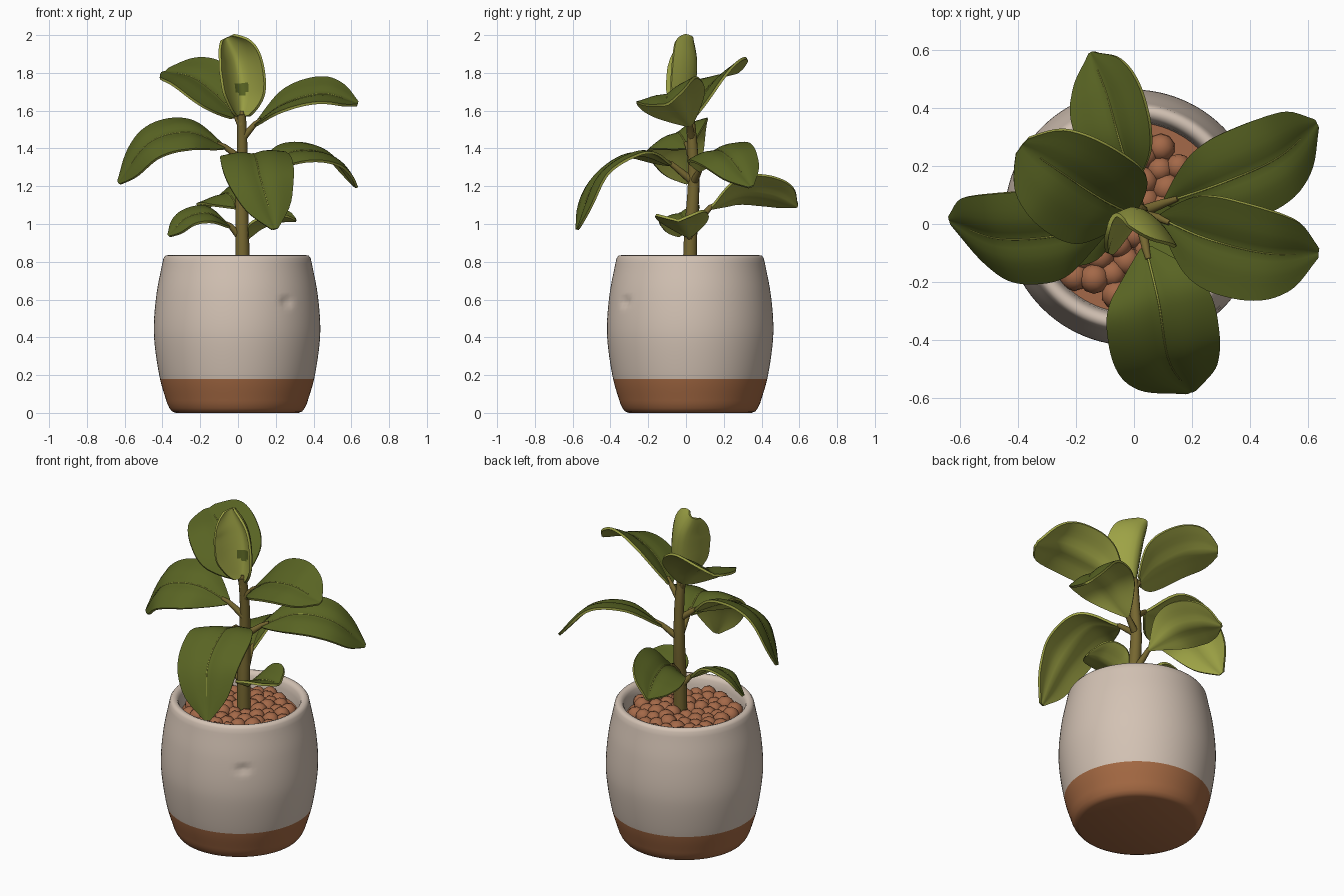
import bpy, bmesh, math, random
from mathutils import Vector

random.seed(4)
cube = bpy.data.objects.get("Cube")
if cube:
    bpy.data.objects.remove(cube, do_unlink=True)


def material(name, rgb):
    m = bpy.data.materials.new(name)
    m.use_nodes = True
    m.diffuse_color = (*rgb, 1)
    m.node_tree.nodes["Principled BSDF"].inputs["Base Color"].default_value = (*rgb, 1)
    return m


leaf_top = material("dark leaf green", (0.1, 0.128, 0.017))
leaf_under = material("pale leaf green", (0.34, 0.365, 0.06))
bark = material("olive brown stem", (0.18, 0.135, 0.03))
glaze = material("beige glaze", (0.65, 0.54, 0.455))
clay = material("terracotta", (0.37, 0.14, 0.055))
pebble = material("clay pebble", (0.37, 0.14, 0.065))


def make_object(name, bm, mats):
    for f in bm.faces:
        f.smooth = True
    mesh = bpy.data.meshes.new(name)
    bm.to_mesh(mesh)
    bm.free()
    for m in mats:
        mesh.materials.append(m)
    ob = bpy.data.objects.new(name, mesh)
    bpy.context.collection.objects.link(ob)
    return ob


def spline(points, n):
    """Catmull-Rom samples through the points."""
    p = [Vector(q) for q in points]
    p = [2 * p[0] - p[1]] + p + [2 * p[-1] - p[-2]]
    spans, out = len(p) - 3, []
    for i in range(n + 1):
        u = i / n * spans
        k = min(int(u), spans - 1)
        t = u - k
        a, b, c, d = p[k:k + 4]
        out.append(0.5 * (2 * b + (c - a) * t + (2 * a - 5 * b + 4 * c - d) * t ** 2
                          + (3 * b - a - 3 * c + d) * t ** 3))
    return out


def tube(name, pts, radii, mat):
    """Tapered round tube along the points."""
    cu = bpy.data.curves.new(name, "CURVE")
    cu.dimensions = "3D"
    cu.bevel_depth = 1
    cu.bevel_resolution = 3
    cu.use_fill_caps = True
    sp = cu.splines.new("POLY")
    sp.points.add(len(pts) - 1)
    for i, q in enumerate(pts):
        sp.points[i].co = (*q, 1)
        sp.points[i].radius = radii[0] + (radii[1] - radii[0]) * i / (len(pts) - 1)
    sp.use_smooth = True
    cu.materials.append(mat)
    ob = bpy.data.objects.new(name, cu)
    bpy.context.collection.objects.link(ob)


# Pot: lathed wall with rounded rim, inner wall and floor
CX, CY, SEG = -0.005, 0.022, 96
outer = [(q.x, q.y) for q in spline(
    [(0.37, 0.05), (0.408, 0.18), (0.435, 0.35), (0.44, 0.48), (0.425, 0.64), (0.396, 0.79)], 40)]
profile = [(0, 0), (0.325, 0), (0.345, 0.008), (0.358, 0.025)] + outer + [
    (0.39, 0.818), (0.38, 0.832), (0.365, 0.835), (0.35, 0.829), (0.34, 0.812),
    (0.333, 0.78), (0.328, 0.735), (0, 0.735)]
bm = bmesh.new()
verts = [bm.verts.new((r, 0, z)) for r, z in profile]
edges = [bm.edges.new(e) for e in zip(verts, verts[1:])]
bmesh.ops.spin(bm, geom=verts + edges, cent=(0, 0, 0), axis=(0, 0, 1),
               angle=2 * math.pi, steps=SEG, use_duplicate=False)
bmesh.ops.remove_doubles(bm, verts=bm.verts, dist=0.0005)
bmesh.ops.recalc_face_normals(bm, faces=bm.faces)
for f in bm.faces:
    c = f.calc_center_median()
    f.material_index = 1 if c.z < 0.182 else (2 if c.z < 0.737 and c.xy.length < 0.325 else 0)
# Small nick in the wall
nick = Vector((0.265, -0.345, 0.59))
for v in bm.verts:
    d = (v.co - nick).length
    if d < 0.04 and v.co.z < nick.z + 0.015:
        v.co.xy *= 1 - 0.05 * (1 - d / 0.04)
bmesh.ops.translate(bm, verts=bm.verts, vec=(CX, CY, 0))
pot = make_object("pot", bm, [glaze, clay, pebble])
bpy.context.view_layer.objects.active = pot
pot.select_set(True)
bpy.ops.object.shade_smooth_by_angle(angle=math.radians(55))

# Clay pebbles packed in a spiral
bm = bmesh.new()
COUNT = 58
for i in range(COUNT):
    r = 0.293 * math.sqrt((i + 0.5) / COUNT)
    a = i * math.radians(137.508)
    new = bmesh.ops.create_icosphere(bm, subdivisions=2, radius=random.uniform(0.045, 0.053))["verts"]
    bmesh.ops.translate(bm, verts=new, vec=(
        CX + r * math.cos(a), CY + r * math.sin(a), 0.755 + random.uniform(-0.01, 0.01)))
make_object("clay_pebbles", bm, [pebble])

# Stem
tube("stem", spline([(0.025, 0.02, 0.72), (0.022, 0.025, 0.95), (0.018, 0.04, 1.2),
                     (0.022, 0.035, 1.4), (0.018, 0.02, 1.58)], 30), (0.04, 0.024), bark)

OUTLINE = [q.x for q in spline([(w, 0, 0) for w in
                                (0.1, 0.5, 0.82, 0.97, 1.0, 0.97, 0.86, 0.62, 0.1)], 28)]


def leaf(name, path, half, facing, cup, point=1, mats=(leaf_top, leaf_under), rib=True, n=28, m=12):
    """Blade along path[1:], stalk along path[0:2]; cup lifts the edges, point sharpens the ends."""
    pts = spline(path[1:], n)
    hint = Vector(facing).normalized()
    bm = bmesh.new()
    rows = []
    for i, p in enumerate(pts):
        t = (pts[min(i + 1, n)] - pts[max(i - 1, 0)]).normalized()
        side = t.cross(hint).normalized()
        up = side.cross(t)
        w = half * OUTLINE[i] ** point
        row = []
        for j in range(m + 1):
            v = 2 * j / m - 1
            lift = w * (cup * v * v + 0.1 * min(abs(v) * 2.5, 1))
            row.append(bm.verts.new(p + side * v * w + up * lift))
        rows.append(row)
    for a, b in zip(rows, rows[1:]):
        for j in range(m):
            bm.faces.new((a[j], b[j], b[j + 1], a[j + 1]))
    bm.normal_update()
    if rows[n // 2][m // 2].normal.dot(hint) < 0:
        bmesh.ops.reverse_faces(bm, faces=bm.faces)
    ob = make_object(name, bm, mats)
    thick = ob.modifiers.new("thickness", "SOLIDIFY")
    thick.thickness = 0.014
    thick.offset = -1
    thick.material_offset = 1
    thick.material_offset_rim = 1
    split = ob.modifiers.new("crisp_rim", "EDGE_SPLIT")
    split.split_angle = math.radians(50)
    if rib:
        tube(name + "_midrib", pts[2:-4], (0.004, 0.002), leaf_under)
    first, second = Vector(path[0]), Vector(path[1])
    tube(name + "_stalk", [first, (first + second) / 2, second, pts[2]], (0.022, 0.01), bark)
    return ob


# Leaves, from the crown down
crown = leaf("crown_leaf", [(0.018, 0.02, 1.53), (0.02, 0.015, 1.57), (0.02, 0.035, 1.7),
                            (-0.005, 0.045, 1.86), (-0.06, 0.025, 1.985)],
             0.108, (0.1, -1, 0.1), 1.15, 0.55, (leaf_under, leaf_under, leaf_top, leaf_under), False)
# Dark patch inside the crown leaf
for f in crown.data.polygons:
    if math.hypot(f.center.x - 0.02, f.center.z - 1.72) < 0.035:
        f.material_index = 2
leaf("upper_back_leaf", [(0.02, 0.02, 1.52), (-0.01, 0.035, 1.57), (-0.11, 0.085, 1.68),
                         (-0.24, 0.17, 1.775), (-0.385, 0.27, 1.81)],
     0.195, (0.15, -0.6, 1), 0.12, 0.75)
leaf("upper_left_leaf", [(0.02, 0.03, 1.45), (0.09, 0.02, 1.53), (0.25, -0.05, 1.64),
                         (0.45, -0.1, 1.69), (0.635, -0.1, 1.64)],
     0.178, (-0.1, -0.42, 1), 0.06)
leaf("middle_right_leaf", [(0.02, 0.03, 1.34), (-0.07, 0.01, 1.41), (-0.26, -0.04, 1.485),
                           (-0.47, -0.05, 1.43), (-0.635, 0.01, 1.22)],
     0.182, (-0.1, -0.55, 1), -0.13)
leaf("front_leaf", [(0.02, 0.03, 1.23), (0.04, -0.08, 1.32), (0.085, -0.27, 1.37),
                    (0.12, -0.47, 1.24), (0.195, -0.58, 0.975)],
     0.192, (0.1, -0.8, 1), -0.1)
leaf("middle_left_leaf", [(0.02, 0.04, 1.22), (0.11, 0.075, 1.29), (0.3, 0.14, 1.385),
                          (0.49, 0.225, 1.36), (0.63, 0.345, 1.2)],
     0.165, (0.2, -0.25, 1), -0.12)
leaf("back_leaf", [(0.02, 0.04, 0.99), (0.0, 0.13, 1.09), (-0.05, 0.29, 1.16),
                   (-0.095, 0.45, 1.15), (-0.15, 0.59, 1.1)],
     0.15, (-0.6, 0, 1), 0.1, 1.25)
leaf("low_right_leaf", [(0.02, 0.03, 0.92), (-0.04, 0.01, 0.99), (-0.15, -0.03, 1.055),
                        (-0.27, -0.04, 1.035), (-0.37, -0.04, 0.94)],
     0.115, (0, -0.4, 1), -0.1)
leaf("low_left_leaf", [(0.02, 0.03, 0.91), (0.06, 0.015, 0.94), (0.13, -0.01, 0.99),
                       (0.22, -0.03, 1.02), (0.305, -0.04, 1.025)],
     0.135, (0.1, -0.1, 1), 0.25)
